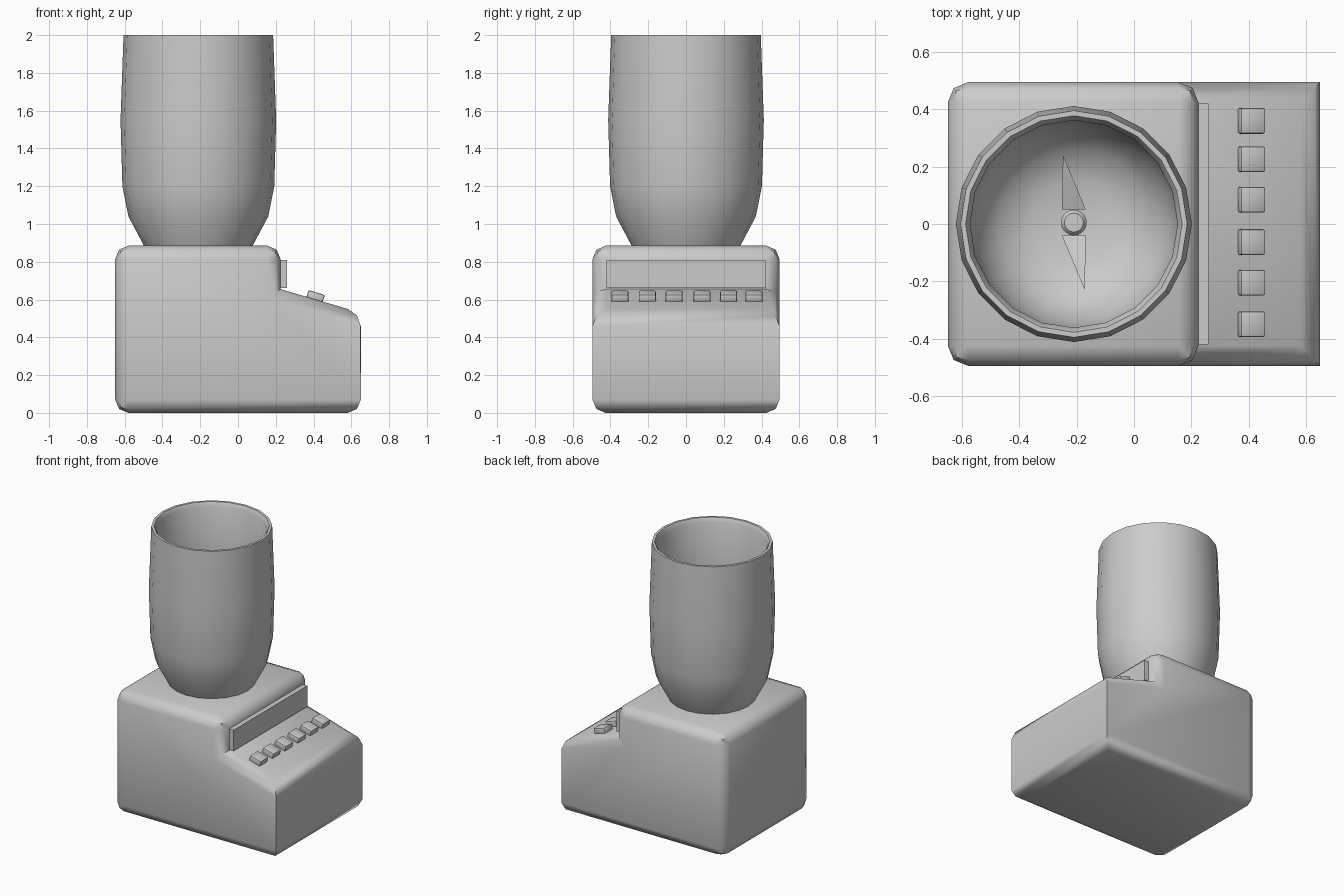
import bpy, bmesh, math
from mathutils import Matrix, Vector

if "Cube" in bpy.data.objects:
    bpy.data.objects.remove(bpy.data.objects["Cube"])


def add_object(name, bm, angle=35):
    bmesh.ops.recalc_face_normals(bm, faces=bm.faces)
    mesh = bpy.data.meshes.new(name)
    bm.to_mesh(mesh)
    bm.free()
    ob = bpy.data.objects.new(name, mesh)
    bpy.context.collection.objects.link(ob)
    bpy.ops.object.select_all(action='DESELECT')
    ob.select_set(True)
    bpy.context.view_layer.objects.active = ob
    bpy.ops.object.shade_smooth_by_angle(angle=math.radians(angle))
    return ob


def prism(points, offset):
    """Extrude a closed outline along an offset vector."""
    bm = bmesh.new()
    face = bm.faces.new([bm.verts.new(p) for p in points])
    ret = bmesh.ops.extrude_face_region(bm, geom=[face], use_keep_orig=True)
    moved = [g for g in ret['geom'] if isinstance(g, bmesh.types.BMVert)]
    bmesh.ops.translate(bm, verts=moved, vec=offset)
    bmesh.ops.recalc_face_normals(bm, faces=bm.faces)
    return bm


def box(size, loc, rot_y=0.0, bevel=0.0):
    bm = bmesh.new()
    bmesh.ops.create_cube(bm, size=1)
    bmesh.ops.scale(bm, vec=size, verts=bm.verts)
    if bevel:
        bmesh.ops.bevel(bm, geom=bm.edges[:], offset=bevel, segments=2,
                        profile=0.5, affect='EDGES')
    bmesh.ops.transform(bm, verts=bm.verts,
                        matrix=Matrix.Translation(loc) @ Matrix.Rotation(rot_y, 4, 'Y'))
    return bm


def lathe(profile, sides, centre):
    """Spin an (r, z) profile around a vertical axis."""
    bm = bmesh.new()
    verts = [bm.verts.new((r, 0, z)) for r, z in profile]
    edges = [bm.edges.new(p) for p in zip(verts, verts[1:])]
    bmesh.ops.spin(bm, geom=verts + edges, cent=(0, 0, 0), axis=(0, 0, 1),
                   angle=math.tau, steps=sides, use_merge=True)
    bmesh.ops.remove_doubles(bm, verts=bm.verts, dist=1e-4)
    bmesh.ops.translate(bm, verts=bm.verts, vec=centre)
    return bm


D = 0.495
JAR_X = -0.21
SLOPE = math.atan2(0.125, 0.425)

# Stepped base: side profile extruded in depth, most edges rounded
outline = [(-0.65, 0.005), (0.65, 0.005), (0.65, 0.53), (0.225, 0.655),
           (0.225, 0.885), (-0.65, 0.885)]
bm = prism([(x, -D, z - 0.005 if z < 0.01 else z) for x, z in outline], (0, 2 * D, 0))


def rounded(edge):
    a, b = (v.co for v in edge.verts)
    front_vertical = a.x > 0.6 and b.x > 0.6 and abs(a.y - b.y) < 0.01
    inner_corner = all(abs(c.z - 0.655) < 0.01 for c in (a, b))
    return not (front_vertical or inner_corner)


bmesh.ops.bevel(bm, geom=[e for e in bm.edges if rounded(e)], offset=0.07,
                segments=2, profile=0.5, affect='EDGES')
add_object("base", bm, 46)

# Display panel on the step
add_object("display_panel", box((0.04, 0.84, 0.15), (0.24, 0, 0.735)))

# Row of six buttons on the slope
for i, y in enumerate((0.36, 0.226, 0.085, -0.063, -0.205, -0.35)):
    x = 0.41
    z = 0.655 - (x - 0.225) * math.tan(SLOPE) + 0.015
    add_object(f"button_{i + 1}", box((0.09, 0.09, 0.045), (x, y, z), SLOPE, 0.008))

# Hollow jar with a rounded bowl floor
jar = [(0, 0.87), (0.28, 0.87), (0.37, 1.04), (0.402, 1.2), (0.412, 1.55),
       (0.396, 2.0), (0.378, 2.0), (0.362, 1.97), (0.378, 1.55), (0.368, 1.2),
       (0.338, 1.06), (0.26, 0.95), (0.15, 0.91), (0, 0.90)]
add_object("jar", lathe(jar, 20, (JAR_X, 0, 0)), 40)

# Blade hub and two blades
hub = [(0, 0.89), (0.045, 0.89), (0.045, 0.96), (0.033, 0.975), (0, 0.975)]
add_object("blade_hub", lathe(hub, 20, (JAR_X, 0.005, 0)))
for name, rot in (("blade_back", 0), ("blade_front", math.pi)):
    bm = prism([(-0.042, 0.045, 0.94), (0.042, 0.045, 0.94), (-0.038, 0.235, 1.0)],
               Vector((0, 0, 0.012)))
    bmesh.ops.transform(bm, verts=bm.verts,
                        matrix=Matrix.Translation((JAR_X, 0.005, 0)) @ Matrix.Rotation(rot, 4, 'Z'))
    add_object(name, bm)
